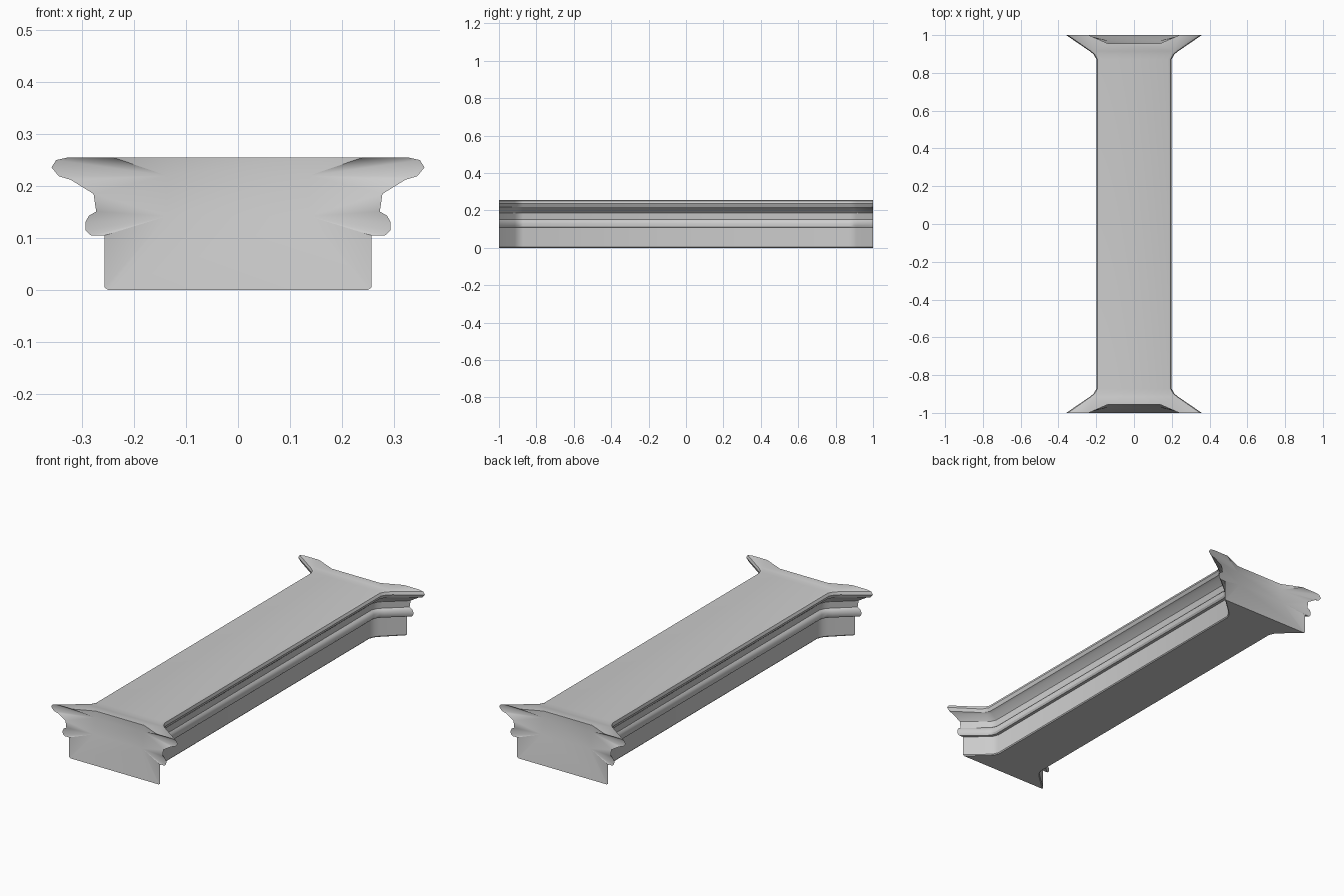
import bpy, bmesh

if "Cube" in bpy.data.objects:
    bpy.data.objects.remove(bpy.data.objects["Cube"])

mat = bpy.data.materials.new("stone_grey")
mat.diffuse_color = (0.6, 0.6, 0.6, 1)
mat.use_nodes = True
mat.node_tree.nodes["Principled BSDF"].inputs["Base Color"].default_value = mat.diffuse_color

# Half moulding profile at the flared ends, bottom to top (x, z)
PROFILE = [(0.25, 0), (0.257, 0.005), (0.257, 0.105), (0.283, 0.105), (0.293, 0.114),
           (0.294, 0.13), (0.287, 0.143), (0.273, 0.151), (0.278, 0.185),
           (0.322, 0.212), (0.345, 0.219), (0.359, 0.236), (0.35, 0.25), (0.328, 0.255)]
# Stations along the length (y, share of the flare)
HALF = [(0.872, 0), (0.898, 0.09), (0.915, 0.22), (1, 1)]
STATIONS = [(-y, f) for y, f in reversed(HALF)] + HALF
BASE, MID, SQUEEZE = 0.257, 0.137, 0.61


def width(x, f):
    """Blend from the narrow middle profile to the wide end profile."""
    narrow = MID + (x - BASE) * SQUEEZE
    return narrow + (x - narrow) * f


bm = bmesh.new()
n = len(PROFILE)

# Moulded sides: each ring runs up the right side and down the left
rings = []
for y, f in STATIONS:
    right = [bm.verts.new((width(x, f), y, z)) for x, z in PROFILE]
    left = [bm.verts.new((-width(x, f), y, z)) for x, z in reversed(PROFILE)]
    rings.append(right + left)
for a, b in zip(rings, rings[1:]):
    for i in range(2 * n):
        if i == n - 1 and (a is rings[0] or b is rings[-1]):
            continue                      # notched deck ends are made below
        j = (i + 1) % (2 * n)
        bm.faces.new((a[i], a[j], b[j], b[i]))

# End caps: leaning back towards a notch cut into the deck
for ring, inner, s in ((rings[0], rings[1], -1), (rings[-1], rings[-2], 1)):
    lip, sill, knee, tip = [], [], [], []
    for side in (1, -1):
        lip.append(bm.verts.new((side * MID, s * 0.955, 0.255)))
        sill.append(bm.verts.new((side * MID, s * 0.955, 0.22)))
        knee.append(bm.verts.new((side * MID, s * 0.971, 0.142)))
        tip.append(bm.verts.new((side * 0.24, s, 0.255)))
    # Deck around the notch
    bm.faces.new((ring[n - 1], tip[0], lip[0], lip[1], tip[1], ring[n], inner[n], inner[n - 1]))
    # Middle panel and the short step above it
    bm.faces.new((lip[0], lip[1], sill[1], sill[0]))
    bm.faces.new((sill[0], sill[1], knee[1], knee[0]))
    bm.faces.new((knee[0], knee[1], ring[2 * n - 1], ring[0]))
    # Fans out to the moulding outline
    for k in (0, 1):
        edge = ring[:n] if k == 0 else ring[n:][::-1]
        for i in range(n - 1):
            if i == 8:
                bm.faces.new((knee[k], edge[8], sill[k]))
            hub = knee[k] if i < 8 else sill[k]
            bm.faces.new((hub, edge[i], edge[i + 1]))
        bm.faces.new((sill[k], edge[n - 1], tip[k]))
        bm.faces.new((sill[k], tip[k], lip[k]))

bmesh.ops.recalc_face_normals(bm, faces=bm.faces)
mesh = bpy.data.meshes.new("moulded_beam")
bm.to_mesh(mesh)
bm.free()
mesh.materials.append(mat)
beam = bpy.data.objects.new("moulded_beam", mesh)
bpy.context.collection.objects.link(beam)
bpy.context.view_layer.objects.active = beam
beam.select_set(True)
bpy.ops.object.shade_smooth_by_angle(angle=0.52)
